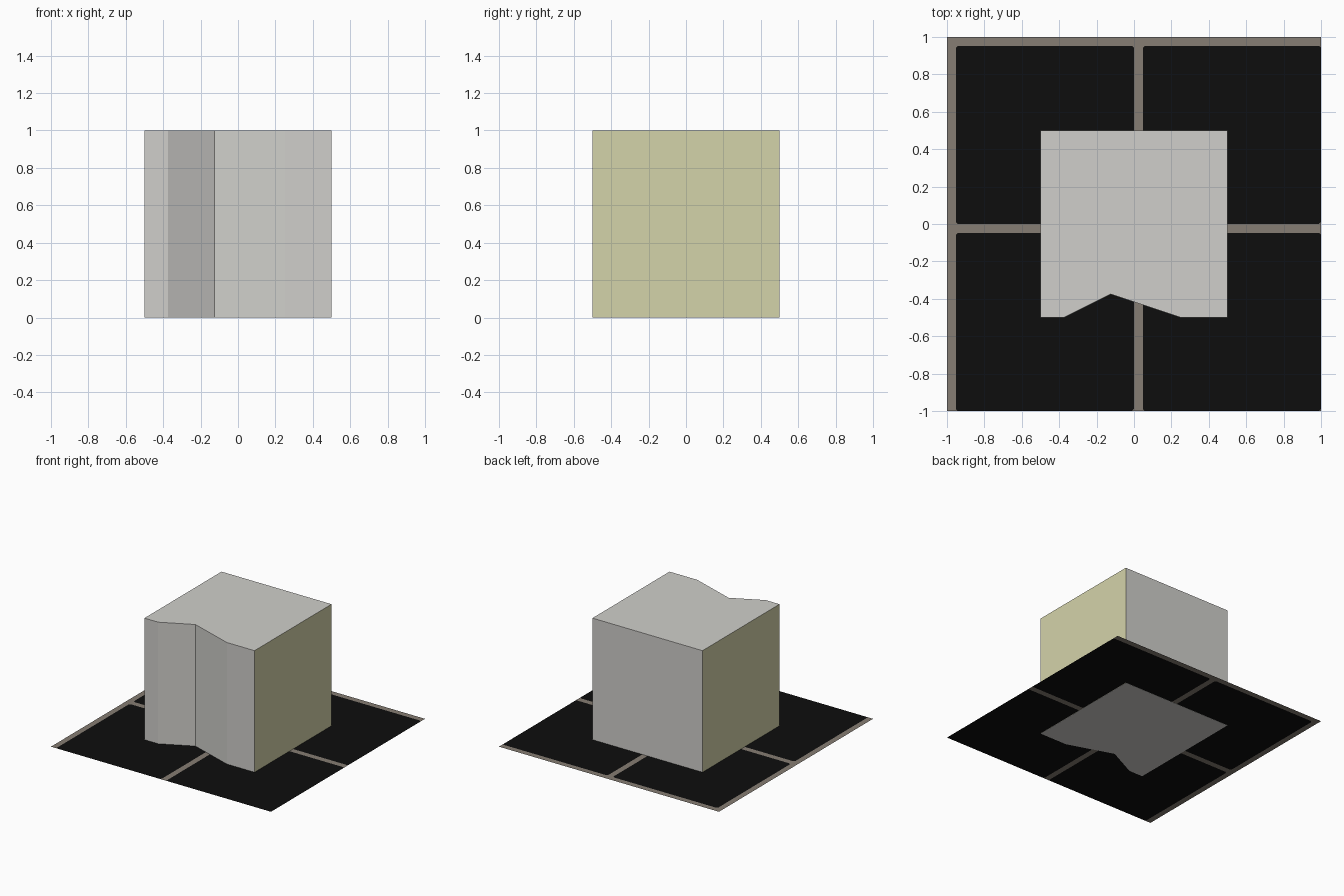
import bpy, bmesh

if "Cube" in bpy.data.objects:
    bpy.data.objects.remove(bpy.data.objects["Cube"])

def material(name, rgb):
    m = bpy.data.materials.new(name)
    # sRGB to linear
    lin = [(c / 255 / 12.92) if c < 11 else ((c / 255 + 0.055) / 1.055) ** 2.4 for c in rgb]
    m.diffuse_color = (*lin, 1)
    m.use_nodes = True
    m.node_tree.nodes["Principled BSDF"].inputs["Base Color"].default_value = m.diffuse_color
    return m

grey = material("stone grey", (208, 207, 203))
yellow = material("pale yellow", (212, 211, 170))
black = material("tile black", (13, 13, 13))
taupe = material("grout taupe", (134, 125, 115))

def finish(name, bm, mats):
    me = bpy.data.meshes.new(name)
    bm.to_mesh(me)
    bm.free()
    for m in mats:
        me.materials.append(m)
    ob = bpy.data.objects.new(name, me)
    bpy.context.collection.objects.link(ob)
    return ob

# Block: plan outline with a notch in the front, extruded upwards
outline = [(-0.5, -0.5), (-0.375, -0.5), (-0.125, -0.375), (0.25, -0.5),
           (0.5, -0.5), (0.5, 0.5), (-0.5, 0.5)]
bm = bmesh.new()
base = bm.faces.new([bm.verts.new((x, y, 0)) for x, y in outline])
ext = bmesh.ops.extrude_face_region(bm, geom=[base], use_keep_orig=True)
bmesh.ops.translate(bm, vec=(0, 0, 1),
                    verts=[v for v in ext["geom"] if isinstance(v, bmesh.types.BMVert)])
bmesh.ops.recalc_face_normals(bm, faces=bm.faces)
for f in bm.faces:
    f.material_index = 1 if abs(f.normal.x) > 0.99 else 0   # yellow sides
finish("notched_block", bm, [grey, yellow])

# Tiled floor: four cells, each with grout on its left and back edges
bm = bmesh.new()
G, C, Z = 0.047, 0.012, 0.001

def poly(points, ox, oy, mat):
    f = bm.faces.new([bm.verts.new((ox + x, oy + y, Z)) for x, y in points])
    f.material_index = mat

for ox in (-1, 0):
    for oy in (-1, 0):
        l, r, b, t = G, 1, 0, 1 - G
        # tile with clipped corners
        poly([(l + C, b), (r - C, b), (r, b + C), (r, t - C),
              (r - C, t), (l + C, t), (l, t - C), (l, b + C)], ox, oy, 0)
        # grout in the clipped corners
        poly([(l, b), (l + C, b), (l, b + C)], ox, oy, 1)
        poly([(r, b), (r, b + C), (r - C, b)], ox, oy, 1)
        poly([(r, t), (r - C, t), (r, t - C)], ox, oy, 1)
        poly([(l, t), (l, t - C), (l + C, t)], ox, oy, 1)
        # grout strips
        poly([(0, 0), (l, 0), (l, 1), (0, 1)], ox, oy, 1)
        poly([(l, t), (1, t), (1, 1), (l, 1)], ox, oy, 1)
bmesh.ops.remove_doubles(bm, verts=bm.verts, dist=1e-5)
finish("tiled_floor", bm, [black, taupe])
